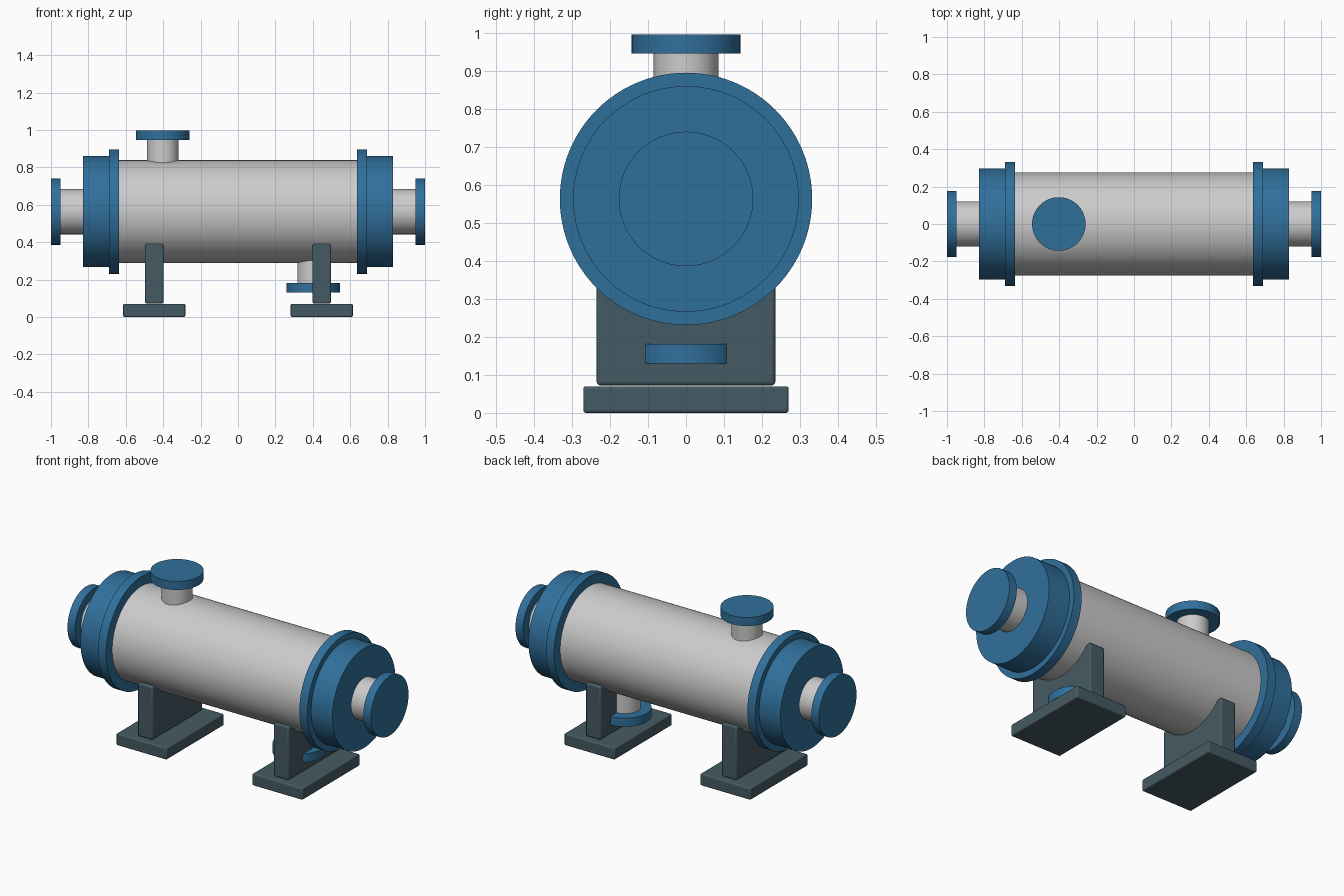
import bpy
import math

if "Cube" in bpy.data.objects:
    bpy.data.objects.remove(bpy.data.objects["Cube"])

AXIS_Z = 0.563


def material(name, color):
    m = bpy.data.materials.new(name)
    m.diffuse_color = color
    m.use_nodes = True
    m.node_tree.nodes["Principled BSDF"].inputs["Base Color"].default_value = m.diffuse_color
    return m


BLUE = material("blue_paint", (0.03, 0.16, 0.33, 1))
SLATE = material("slate_steel", (0.06, 0.105, 0.125, 1))


def cylinder(name, radius, start, end, mat=None):
    """Closed cylinder between two points on an x- or z-parallel line."""
    along_x = start[0] != end[0]
    mid = [(a + b) / 2 for a, b in zip(start, end)]
    bpy.ops.mesh.primitive_cylinder_add(
        vertices=96, radius=radius, depth=math.dist(start, end), location=mid,
        rotation=(0, math.pi / 2 if along_x else 0, 0))
    return finish(name, mat)


def block(name, center, size, bevel, mat):
    bpy.ops.mesh.primitive_cube_add(size=1, location=center)
    ob = bpy.context.object
    ob.scale = size
    bpy.ops.object.transform_apply(location=False, rotation=False, scale=True)
    mod = ob.modifiers.new("soft_edges", 'BEVEL')
    mod.width = bevel
    mod.segments = 3
    return finish(name, mat)


def finish(name, mat):
    ob = bpy.context.object
    ob.name = name
    if mat:
        ob.data.materials.append(mat)
    bpy.ops.object.shade_smooth_by_angle(angle=math.radians(35))
    return ob


def axial(name, radius, x0, x1, mat=None):
    return cylinder(name, radius, (x0, 0, AXIS_Z), (x1, 0, AXIS_Z), mat)


# Main shell
axial("shell", 0.275, -0.64, 0.64)

for side, s in (("left", -1), ("right", 1)):
    # End assembly: girth flange, channel head, pipe and its flange
    axial(f"{side}_girth_flange", 0.332, s * 0.637, s * 0.69, BLUE)
    axial(f"{side}_channel_head", 0.297, s * 0.69, s * 0.83, BLUE)
    axial(f"{side}_end_pipe", 0.121, s * 0.83, s * 0.95)
    axial(f"{side}_end_flange", 0.177, s * 0.95, s * 1.0, BLUE)

    # Support: upright saddle on a foot plate
    block(f"{side}_saddle", (s * 0.448, 0, 0.231), (0.1, 0.47, 0.318), 0.01, SLATE)
    block(f"{side}_foot_plate", (s * 0.448, 0, 0.035), (0.332, 0.54, 0.07), 0.007, SLATE)

# Inlet on top and outlet underneath, mirrored about the shell axis
for part, s in (("inlet", 1), ("outlet", -1)):
    x = -0.402 * s
    z = [AXIS_Z + s * d for d in (0.23, 0.382, 0.433)]
    cylinder(f"{part}_pipe", 0.085, (x, 0, z[0]), (x, 0, z[1]))
    cylinder(f"{part}_flange", 0.143, (x, 0, z[1]), (x, 0, z[2]), BLUE)
